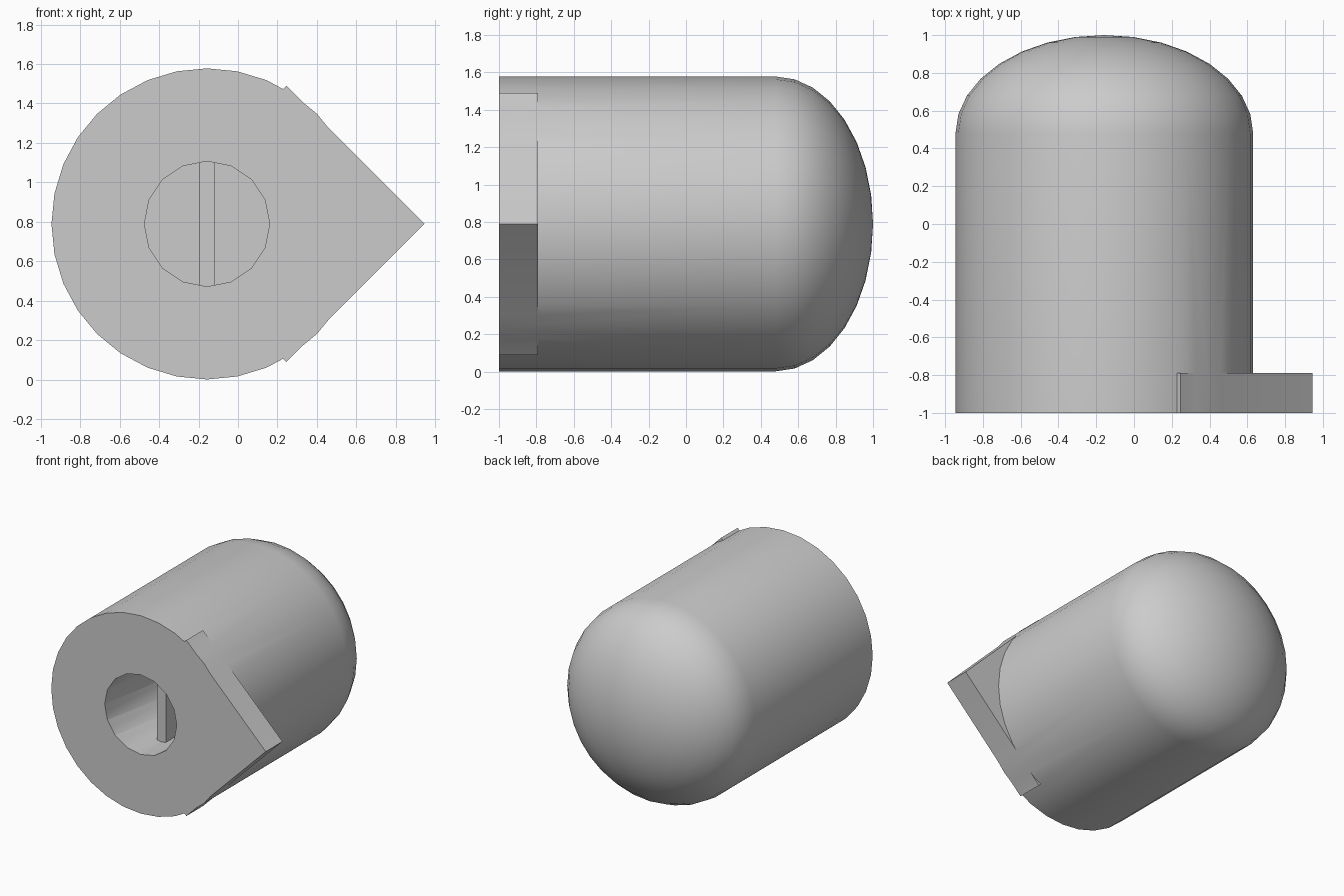
import bpy, bmesh
from math import sin, cos, pi
from mathutils import Vector, Matrix

old = bpy.data.objects.get("Cube")
if old:
    bpy.data.objects.remove(old, do_unlink=True)

CX, CZ, R = -0.157, 0.79, 0.788   # shaft axis and radius
FRONT, SHOULDER, BACK = -1.0, 0.48, 1.0
AXIS = Vector((CX, 0, CZ))

grey = bpy.data.materials.new("plain grey")
grey.use_nodes = True
colour = (0.6, 0.6, 0.6, 1)
grey.diffuse_color = colour
grey.node_tree.nodes["Principled BSDF"].inputs["Base Color"].default_value = colour


def finish(name, bm):
    bmesh.ops.recalc_face_normals(bm, faces=bm.faces)
    mesh = bpy.data.meshes.new(name)
    bm.to_mesh(mesh)
    bm.free()
    mesh.materials.append(grey)
    obj = bpy.data.objects.new(name, mesh)
    bpy.context.collection.objects.link(obj)
    return obj


def lathe(name, profile, sides):
    """Spin (radius, y) points around the knob axis."""
    bm = bmesh.new()
    verts = [bm.verts.new(AXIS + Vector((0, y, r))) for r, y in profile]
    edges = [bm.edges.new(pair) for pair in zip(verts, verts[1:])]
    bmesh.ops.spin(bm, geom=verts + edges, cent=AXIS, axis=(0, 1, 0),
                   angle=2 * pi, steps=sides)
    bmesh.ops.remove_doubles(bm, verts=bm.verts, dist=0.0005)
    return finish(name, bm)


def prism(name, outline, y0, y1):
    """Extrude an (x, z) outline along y."""
    bm = bmesh.new()
    face = bm.faces.new([bm.verts.new((x, y0, z)) for x, z in outline])
    new = bmesh.ops.extrude_face_region(bm, geom=[face])["geom"]
    bmesh.ops.translate(bm, vec=(0, y1 - y0, 0),
                        verts=[v for v in new if isinstance(v, bmesh.types.BMVert)])
    return finish(name, bm)


def combine(target, other, operation):
    mod = target.modifiers.new(operation.lower(), "BOOLEAN")
    mod.object, mod.operation, mod.solver = other, operation, "EXACT"
    bpy.context.view_layer.objects.active = target
    bpy.ops.object.modifier_apply(modifier=mod.name)
    bpy.data.objects.remove(other, do_unlink=True)


# Round shaft with a flattened dome at the back
dome = [(R * cos(i * pi / 16), SHOULDER + (BACK - SHOULDER) * sin(i * pi / 16))
        for i in range(8)]
knob = lathe("knob_body", [(0, FRONT), (R, FRONT)] + dome + [(0, BACK)], 32)

# Pointer: corner of a square turned 45 degrees, flush with the front
TIP, REACH = 0.945, 0.7
pointer = prism("pointer", [(TIP, CZ), (TIP - REACH, CZ + REACH),
                            (TIP - 2 * REACH, CZ), (TIP - REACH, CZ - REACH)],
                FRONT, -0.79)
combine(knob, pointer, "UNION")

# Blind shaft hole
HOLE, FLOOR = 0.3175, 0.15
hole = lathe("hole_cutter", [(0, FRONT - 0.2), (HOLE, FRONT - 0.2),
                             (HOLE, FLOOR), (0, FLOOR)], 16)
combine(knob, hole, "DIFFERENCE")

# Flat key across the hole, set back from the opening
W, H = 0.04, 0.34
key = prism("key", [(CX - W, CZ - H), (CX + W, CZ - H),
                    (CX + W, CZ + H), (CX - W, CZ + H)], -0.74, FLOOR + 0.05)
combine(knob, key, "UNION")

# Smooth round walls, crisp rims
bpy.ops.object.select_all(action="DESELECT")
knob.select_set(True)
bpy.context.view_layer.objects.active = knob
bpy.ops.object.shade_smooth_by_angle(angle=pi / 6)
